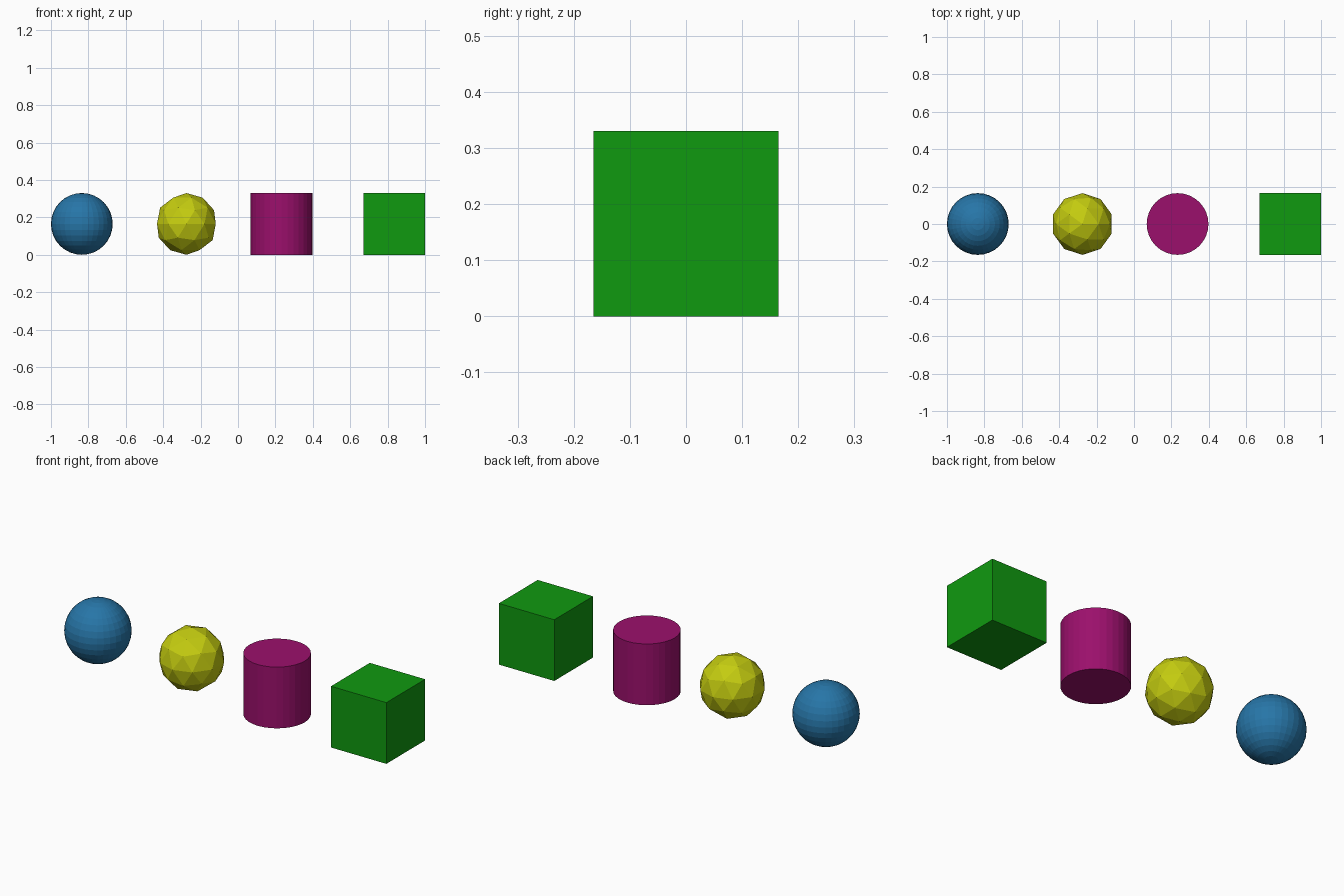
import bpy

if "Cube" in bpy.data.objects:
    bpy.data.objects.remove(bpy.data.objects["Cube"])

R = 0.165  # shared radius / half size


def finish(name, color):
    obj = bpy.context.object
    obj.name = name
    mat = bpy.data.materials.new(name + "_color")
    mat.diffuse_color = (*color, 1)
    mat.use_nodes = True
    mat.node_tree.nodes["Principled BSDF"].inputs["Base Color"].default_value = mat.diffuse_color
    obj.data.materials.append(mat)


# Blue faceted ball
bpy.ops.mesh.primitive_uv_sphere_add(segments=32, ring_count=16, radius=R, location=(-0.835, 0, R))
finish("round_ball", (0.02, 0.18, 0.39))

# Yellow low-poly ball
bpy.ops.mesh.primitive_ico_sphere_add(subdivisions=2, radius=R, location=(-0.276, 0, R))
finish("faceted_ball", (0.55, 0.60, 0.005))

# Magenta cylinder
bpy.ops.mesh.primitive_cylinder_add(vertices=32, radius=R, depth=2 * R, location=(0.233, 0, R))
finish("cylinder", (0.33, 0.005, 0.15))

# Green cube
bpy.ops.mesh.primitive_cube_add(size=2 * R, location=(0.835, 0, R))
finish("cube", (0.005, 0.32, 0.005))
